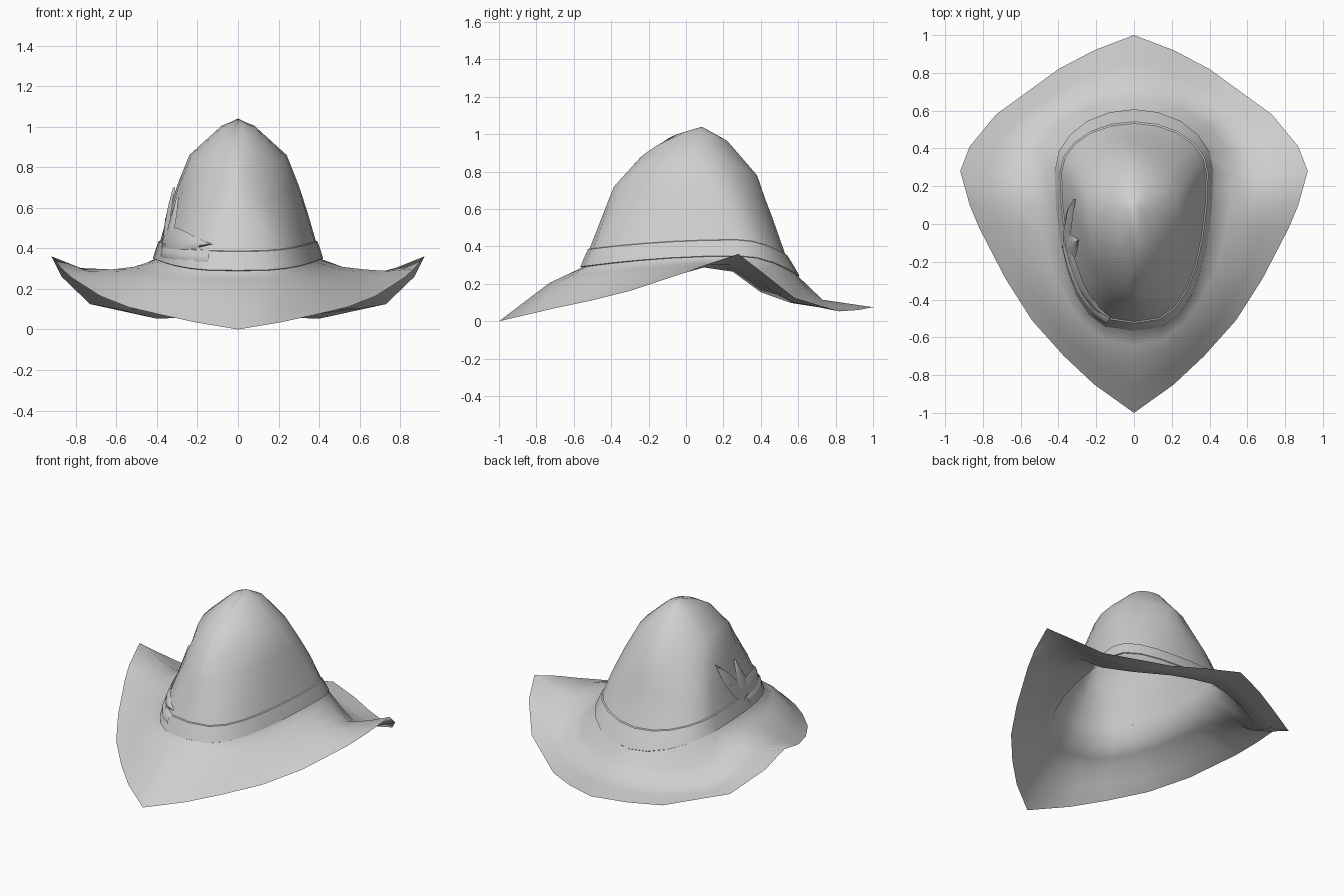
import bpy, math
from mathutils import Vector
from mathutils.bvhtree import BVHTree

cube = bpy.data.objects.get("Cube")
if cube:
    bpy.data.objects.remove(cube)

felt = bpy.data.materials.new("light_grey_felt")
felt.use_nodes = True
felt.diffuse_color = (0.62, 0.62, 0.62, 1)
felt.node_tree.nodes["Principled BSDF"].inputs["Base Color"].default_value = (0.62, 0.62, 0.62, 1)


def make(name, verts, faces, angle=40):
    mesh = bpy.data.meshes.new(name)
    mesh.from_pydata(verts, [], faces)
    mesh.materials.append(felt)
    obj = bpy.data.objects.new(name, mesh)
    bpy.context.collection.objects.link(obj)
    bpy.ops.object.select_all(action='DESELECT')
    obj.select_set(True)
    bpy.context.view_layer.objects.active = obj
    bpy.ops.object.shade_smooth_by_angle(angle=math.radians(angle))
    return obj


def mirrored(half):
    """Close a half outline (front to back, +x) into a full loop."""
    return half + [(-x, y, z) for x, y, z in half[-2:0:-1]]


def egg(front, back, width, mid, z_front, z_side, z_back, p_front, p_back):
    """Egg-shaped loop, seven steps from front to side and five to the back."""
    half = []
    for i in range(13):
        a = math.pi / 2 * (i / 7 if i <= 7 else 1 + (i - 7) / 5)
        s, c = abs(math.sin(a)), abs(math.cos(a))
        end, z_end, p = (front, z_front, p_front) if i < 7 else (back, z_back, p_back)
        s = 0 if i in (0, 12) else s ** p
        half.append((width * s, mid + (end - mid) * c, z_side + (z_end - z_side) * c * c))
    return mirrored(half)


def halfway(ring_a, ring_b, sag):
    """Loop between two others, sagging towards the sides."""
    mids = [(Vector(a) + Vector(b)) / 2 for a, b in zip(ring_a, ring_b)]
    return [(m.x, m.y, m.z - sag * min(1, abs(m.x) * 2)) for m in mids]


def bridge(rings):
    n = len(rings[0])
    verts = [v for ring in rings for v in ring]
    faces = [(r * n + i, r * n + (i + 1) % n, (r + 1) * n + (i + 1) % n, (r + 1) * n + i)
             for r in range(len(rings) - 1) for i in range(n)]
    return verts, faces


# Brim outline and the trough half way in
outline = mirrored([(0, -1, 0), (.21, -.85, .035), (.37, -.7, .07), (.54, -.51, .11),
                    (.68, -.29, .165), (.82, -.02, .255), (.87, .1, .3), (.92, .28, .36),
                    (.87, .41, .26), (.73, .58, .125), (.4, .82, .053), (.21, .92, .06),
                    (0, 1, .075)])
trough = mirrored([(0, -.73, .205), (.16, -.68, .21), (.29, -.58, .22), (.41, -.43, .235),
                   (.51, -.25, .255), (.58, -.02, .285), (.62, .09, .296), (.63, .25, .265),
                   (.59, .4, .155), (.47, .56, .098), (.27, .67, .1), (.14, .71, .105),
                   (0, .73, .115)])

# Crown levels: front, back, half width, widest y, front/side/back heights,
# then how pointed the front and back halves are
base = (-.56, .605, .415, .28, .285, .345, .235, .68, 1)
band_top = (-.515, .53, .383, .27, .39, .44, .36, .7, 1)
levels = [base, band_top,
          (-.46, .46, .345, .22, .53, .57, .56, .8, 1),
          (-.425, .425, .3, .15, .62, .71, .65, 1.05, 1.15),
          (-.385, .38, .24, .07, .72, .86, .78, 1.5, 1.45),
          (-.24, .22, .08, .07, .88, 1.005, .965, 1.1, 1.1),
          (-.09, .14, .03, .08, .98, 1.025, 1.01, 1, 1)]

# Hat body: one sheet from brim edge to the peak
crown = [egg(*lv) for lv in levels]
verts, faces = bridge([outline, halfway(outline, trough, .01), trough,
                       halfway(trough, crown[0], .01)] + crown)
count = len(outline)
peak = len(verts)
verts.append((0, .085, 1.04))
faces += [(peak - count + i, peak - count + (i + 1) % count, peak) for i in range(count)]
make("hat_body", verts, faces, 60)
surface = BVHTree.FromPolygons([Vector(v) for v in verts], faces)


# Hat band: thin raised strip with turned-in lips
def band_ring(t, lift):
    lv = [a + (b - a) * t for a, b in zip(base, band_top)]
    return egg(lv[0] - lift, lv[1] + lift, lv[2] + lift, *lv[3:])


make("hat_band", *bridge([band_ring(t, g) for t, g in
                          ((.03, 0), (.06, .007), (.5, .008), (.94, .007), (.97, 0))]), 30)


# Trim that hugs the crown: angle runs from the right side towards the front
def on_crown(angle, z, lift):
    a = math.radians(angle)
    out = Vector((-math.cos(a), -math.sin(a), 0))
    axis = Vector((0, .1, z))
    hit = surface.ray_cast(axis + out * .75, -out)[0]
    return (hit or axis) + out * lift


def patch(name, start, end, half_width, taper):
    steps, cols = 7, 5
    direction = Vector((end[0] - start[0], (end[1] - start[1]) * 143)).normalized()
    verts = []
    for i in range(steps + 1):
        t = i / steps
        wide = half_width * (math.sin(math.pi * (.25 + .75 * t)) if taper else 1)
        for j in range(cols):
            s = 2 * j / (cols - 1) - 1
            angle = start[0] + (end[0] - start[0]) * t - direction.y * s * wide * 143
            z = start[1] + (end[1] - start[1]) * t + direction.x * s * wide
            verts.append(on_crown(angle, z, .007 + .012 * (1 - s * s)))
    faces = [(i * cols + j, i * cols + j + 1, (i + 1) * cols + j + 1, (i + 1) * cols + j)
             for i in range(steps) for j in range(cols - 1)]
    make(name, verts, faces)


patch("leaf_back", (32, .43), (8, .55), .045, True)
patch("leaf_tall", (28, .42), (-6, .7), .055, True)
patch("leaf_upright", (34, .42), (32, .65), .06, True)
patch("leaf_front", (30, .45), (78, .42), .06, True)
patch("band_end", (30, .385), (77, .36), .03, False)
